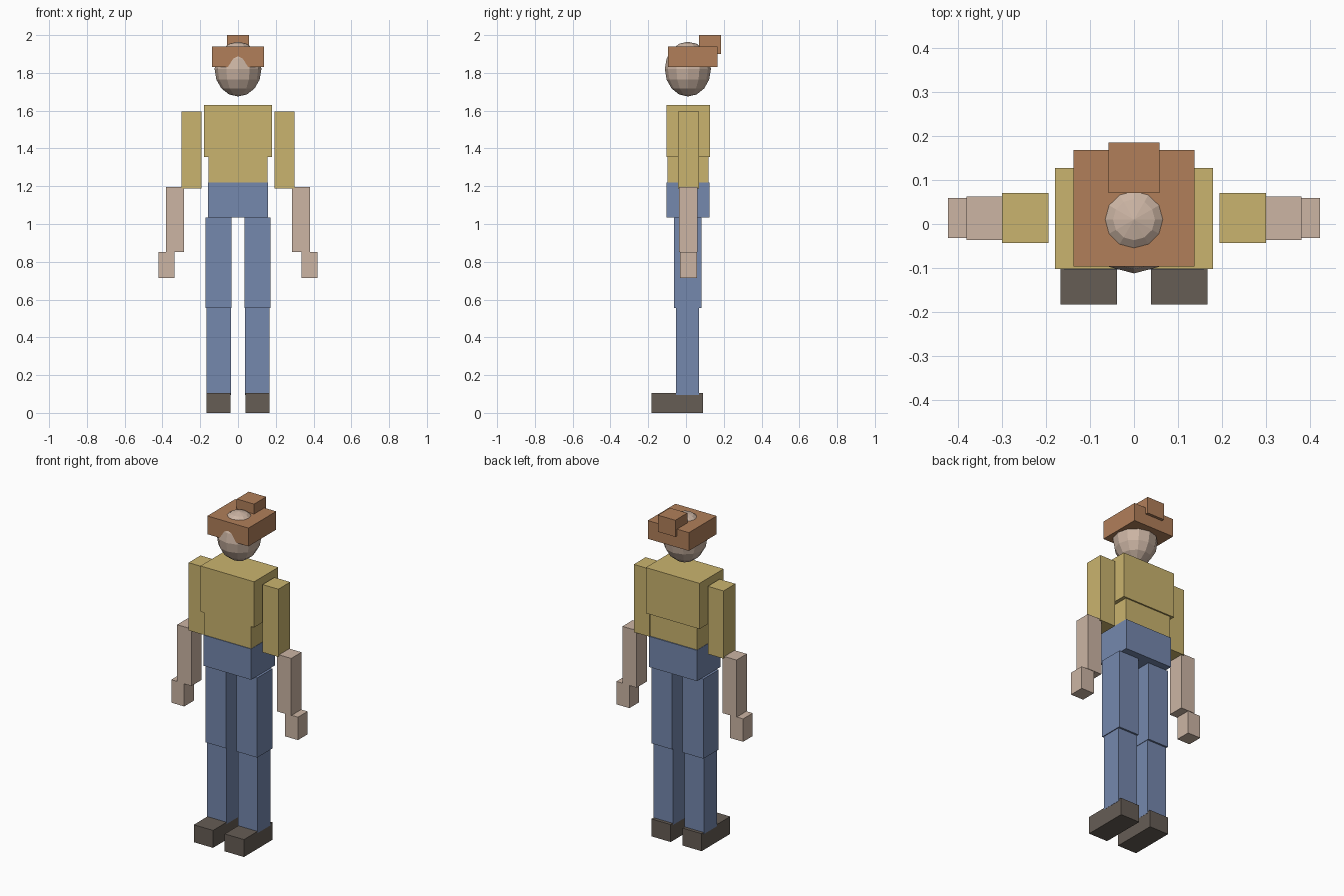
import bpy

if "Cube" in bpy.data.objects:
    bpy.data.objects.remove(bpy.data.objects["Cube"])


def material(name, rgb):
    """Flat colour given as sRGB 0-255, stored linear."""
    m = bpy.data.materials.new(name)
    lin = [((c / 255 + 0.055) / 1.055) ** 2.4 for c in rgb]
    m.diffuse_color = (*lin, 1)
    m.use_nodes = True
    m.node_tree.nodes["Principled BSDF"].inputs["Base Color"].default_value = m.diffuse_color
    return m


skin = material("skin", (204, 181, 164))
shirt = material("mustard_shirt", (202, 180, 110))
denim = material("blue_denim", (117, 136, 174))
leather = material("brown_hat", (177, 127, 90))
dark = material("dark_shoe", (102, 93, 85))


def box(name, mat, x, y, z):
    """Box spanning the given (min, max) ranges."""
    bpy.ops.mesh.primitive_cube_add(size=1, location=[sum(r) / 2 for r in (x, y, z)])
    ob = bpy.context.object
    ob.name = name
    ob.scale = [r[1] - r[0] for r in (x, y, z)]
    bpy.ops.object.transform_apply(location=False, rotation=False, scale=True)
    ob.data.materials.append(mat)


def pair(name, mat, x, y, z):
    """Matching boxes on both sides of the body."""
    box("left_" + name, mat, x, y, z)
    box("right_" + name, mat, (-x[1], -x[0]), y, z)


# Head: faceted ellipsoid poking through the hat
bpy.ops.mesh.primitive_uv_sphere_add(segments=12, ring_count=8, radius=1,
                                     location=(0, 0.01, 1.82))
head = bpy.context.object
head.name = "head"
head.scale = (0.124, 0.122, 0.145)
bpy.ops.object.transform_apply(location=False, rotation=False, scale=True)
head.data.materials.append(skin)

# Hat band and the block at its back
box("hat", leather, (-0.137, 0.137), (-0.096, 0.168), (1.83, 1.94))
box("hat_back_block", leather, (-0.058, 0.058), (0.07, 0.185), (1.90, 2.0))

# Trunk
box("chest", shirt, (-0.179, 0.179), (-0.102, 0.127), (1.355, 1.63))
box("waist", shirt, (-0.157, 0.157), (-0.099, 0.118), (1.22, 1.355))
box("hips", denim, (-0.159, 0.159), (-0.103, 0.124), (1.035, 1.22))

# Arms
pair("sleeve", shirt, (0.194, 0.299), (-0.043, 0.07), (1.187, 1.595))
pair("forearm", skin, (0.285, 0.38), (-0.036, 0.062), (0.853, 1.197))
pair("hand", skin, (0.336, 0.422), (-0.032, 0.059), (0.715, 0.853))

# Legs
pair("thigh", denim, (0.035, 0.173), (-0.064, 0.081), (0.555, 1.035))
pair("shin", denim, (0.038, 0.168), (-0.053, 0.07), (0.095, 0.555))
pair("shoe", dark, (0.039, 0.167), (-0.182, 0.09), (0.0, 0.105))
